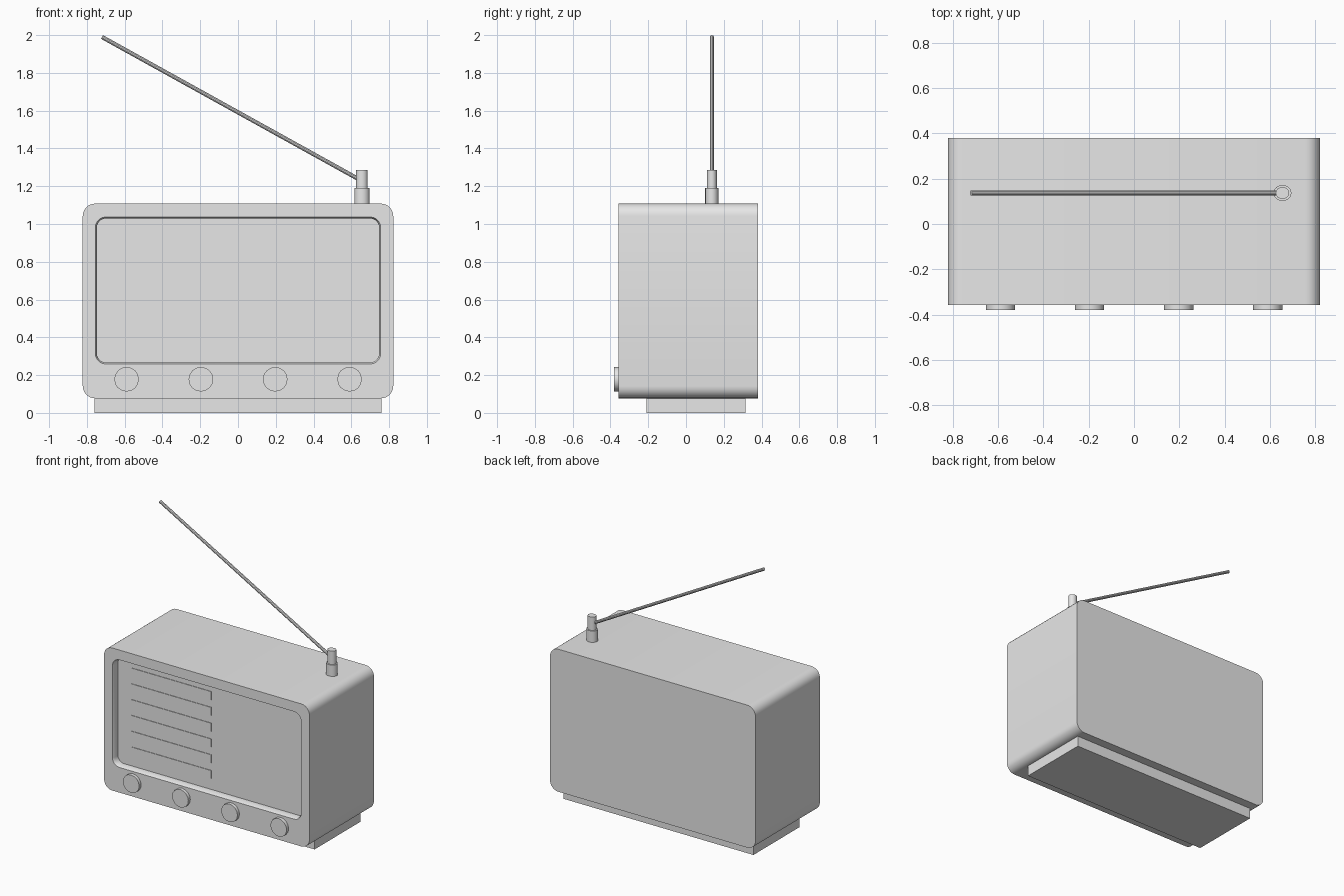
import bpy, bmesh, math
from mathutils import Vector

cube = bpy.data.objects.get("Cube")
if cube:
    bpy.data.objects.remove(cube, do_unlink=True)

grey = bpy.data.materials.new("light_grey")
grey.use_nodes = True
grey.diffuse_color = (0.8, 0.8, 0.8, 1)
grey.node_tree.nodes["Principled BSDF"].inputs["Base Color"].default_value = (0.8, 0.8, 0.8, 1)


def finish(obj, name, smooth=True):
    obj.name = name
    obj.data.materials.clear()
    obj.data.materials.append(grey)
    bpy.ops.object.select_all(action='DESELECT')
    obj.select_set(True)
    bpy.context.view_layer.objects.active = obj
    if smooth:
        bpy.ops.object.shade_smooth_by_angle(angle=math.radians(35))
    return obj


def box(name, low, high):
    low, high = Vector(low), Vector(high)
    bpy.ops.mesh.primitive_cube_add(size=1, location=(low + high) / 2)
    obj = bpy.context.object
    obj.scale = high - low
    return finish(obj, name, False)


def cylinder(name, start, end, radius, sides, squash=1):
    start, end = Vector(start), Vector(end)
    axis = end - start
    bpy.ops.mesh.primitive_cylinder_add(vertices=sides, radius=radius, depth=axis.length,
                                        location=(start + end) / 2)
    obj = bpy.context.object
    obj.rotation_euler = axis.to_track_quat('Z', 'Y').to_euler()
    obj.scale.y = squash
    return finish(obj, name)


def rounded_ring(bm, half_x, z_low, z_high, radius, y, steps=6):
    """Rounded rectangle of vertices in the plane at depth y."""
    ring = []
    corners = ((1, z_high, 0), (-1, z_high, 1), (-1, z_low, 2), (1, z_low, 3))
    for side, z, quarter in corners:
        cx = side * (half_x - radius)
        cz = z - radius if z == z_high else z + radius
        for i in range(steps + 1):
            a = math.pi / 2 * (quarter + i / steps)
            ring.append(bm.verts.new((cx + radius * math.cos(a), y, cz + radius * math.sin(a))))
    return ring


# Cabinet: rounded shell with a chamfered, recessed front panel
FRONT, BACK, PANEL = -0.357, 0.38, -0.305
bm = bmesh.new()
rings = [
    rounded_ring(bm, 0.822, 0.077, 1.108, 0.065, BACK),
    rounded_ring(bm, 0.822, 0.077, 1.108, 0.065, FRONT),
    rounded_ring(bm, 0.755, 0.259, 1.037, 0.055, FRONT),
    rounded_ring(bm, 0.747, 0.267, 1.029, 0.047, FRONT + 0.015),
    rounded_ring(bm, 0.747, 0.267, 1.029, 0.047, PANEL),
]
for a, b in zip(rings, rings[1:]):
    for i in range(len(a)):
        j = (i + 1) % len(a)
        bm.faces.new((a[i], a[j], b[j], b[i]))
bm.faces.new(rings[0])
bm.faces.new(rings[-1])
bmesh.ops.recalc_face_normals(bm, faces=bm.faces)
mesh = bpy.data.meshes.new("cabinet")
bm.to_mesh(mesh)
bm.free()
cabinet = bpy.data.objects.new("cabinet", mesh)
bpy.context.collection.objects.link(cabinet)
finish(cabinet, "cabinet")

# Plinth
box("plinth", (-0.76, -0.21, 0), (0.76, 0.315, 0.08))

# Speaker slats on the recessed panel
for i in range(6):
    z = 0.375 + i * 0.1142
    box(f"speaker_slat_{i + 1}", (-0.637, PANEL - 0.004, z - 0.03), (0, PANEL + 0.004, z + 0.03))

# Control knobs
for i in range(4):
    x = -0.59 + i * 0.3935
    cylinder(f"knob_{i + 1}", (x, FRONT + 0.01, 0.178), (x, -0.38, 0.178), 0.065, 16)

# Antenna: socket, pivot post and tilted rod
AX, AY = 0.656, 0.137
cylinder("antenna_socket", (AX, AY, 1.1), (AX, AY, 1.19), 0.04, 16, 0.88)
cylinder("antenna_post", (AX, AY, 1.18), (AX, AY, 1.287), 0.03, 16, 0.88)
cylinder("antenna_rod", (AX, AY, 1.228), (-0.72, AY, 1.99), 0.011, 10)
